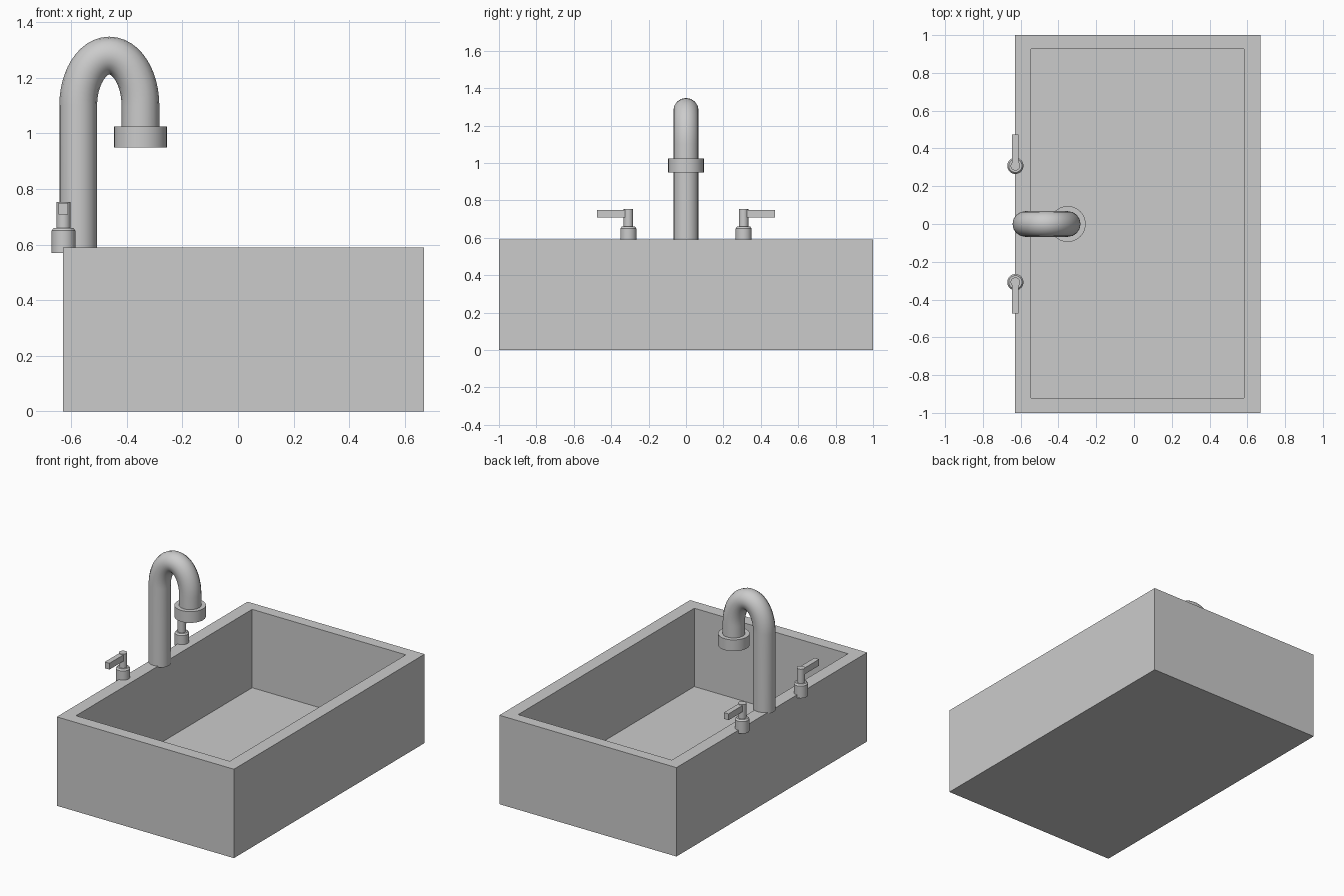
import bpy, bmesh, math

if "Cube" in bpy.data.objects:
    bpy.data.objects.remove(bpy.data.objects["Cube"])


def make_object(name, bm, smooth=False):
    bmesh.ops.recalc_face_normals(bm, faces=bm.faces)
    mesh = bpy.data.meshes.new(name)
    bm.to_mesh(mesh)
    bm.free()
    obj = bpy.data.objects.new(name, mesh)
    bpy.context.collection.objects.link(obj)
    if smooth:
        shade(obj)
    return obj


def shade(obj):
    bpy.ops.object.select_all(action='DESELECT')
    obj.select_set(True)
    bpy.context.view_layer.objects.active = obj
    bpy.ops.object.shade_smooth_by_angle(angle=math.radians(35))


def rect(bm, x0, x1, y0, y1, z):
    return [bm.verts.new((x, y, z)) for x, y in ((x0, y0), (x1, y0), (x1, y1), (x0, y1))]


def bridge(bm, a, b):
    n = len(a)
    for i in range(n):
        j = (i + 1) % n
        bm.faces.new((a[i], a[j], b[j], b[i]))


def box(name, x0, x1, y0, y1, z0, z1):
    bm = bmesh.new()
    low, top = rect(bm, x0, x1, y0, y1, z0), rect(bm, x0, x1, y0, y1, z1)
    bridge(bm, low, top)
    bm.faces.new(low)
    bm.faces.new(top)
    return make_object(name, bm)


def turned(name, x, y, profile, sides=32):
    """Capped solid of revolution from (radius, z) pairs."""
    bm = bmesh.new()
    rings = [[bm.verts.new((x + r * math.cos(2 * math.pi * i / sides),
                            y + r * math.sin(2 * math.pi * i / sides), z))
              for i in range(sides)] for r, z in profile]
    for a, b in zip(rings, rings[1:]):
        bridge(bm, a, b)
    bm.faces.new(rings[0])
    bm.faces.new(rings[-1])
    return make_object(name, bm, True)


# Basin: open box with an even rim and a thin floor
bm = bmesh.new()
outer, inner = (-0.63, 0.67, -1, 1), (-0.545, 0.583, -0.92, 0.927)
loops = [rect(bm, *outer, 0), rect(bm, *outer, 0.59),
         rect(bm, *inner, 0.59), rect(bm, *inner, 0.07)]
for a, b in zip(loops, loops[1:]):
    bridge(bm, a, b)
bm.faces.new(loops[0])
bm.faces.new(loops[-1])
make_object("basin", bm)

# Spout: gooseneck tube swept along two straight legs and an elliptical arch
CX, HALF, SPRING = -0.463, 0.112, 1.10
path = [(CX - HALF, 0.58)]
for i in range(25):
    t = math.pi * (1 - i / 24)
    path.append((CX + HALF * math.cos(t), SPRING + 0.18 * math.sin(t)))
path.append((CX + HALF, 0.98))
curve = bpy.data.curves.new("spout", 'CURVE')
curve.dimensions = '3D'
curve.bevel_depth = 0.068
curve.bevel_resolution = 6
curve.use_fill_caps = True
spline = curve.splines.new('POLY')
spline.points.add(len(path) - 1)
for p, (x, z) in zip(spline.points, path):
    p.co = (x, 0, z, 1)
spout = bpy.data.objects.new("spout", curve)
bpy.context.collection.objects.link(spout)
bpy.ops.object.select_all(action='DESELECT')
spout.select_set(True)
bpy.context.view_layer.objects.active = spout
bpy.ops.object.convert(target='MESH')
shade(bpy.context.view_layer.objects.active)

# Spout head
turned("spout_head", CX + HALF, 0, [(0.095, 0.95), (0.095, 1.025)])

# Taps: base, stem and lever on each side of the spout
for side, s in (("left", -1), ("right", 1)):
    x, y = -0.628, s * 0.308
    turned(side + "_tap_base", x, y, [(0.043, 0.57), (0.043, 0.65), (0.035, 0.66)])
    turned(side + "_tap_stem", x, y, [(0.025, 0.65), (0.025, 0.754)])
    y0, y1 = sorted((y, s * 0.475))
    box(side + "_tap_lever", x - 0.017, x + 0.017, y0, y1, 0.708, 0.75)
